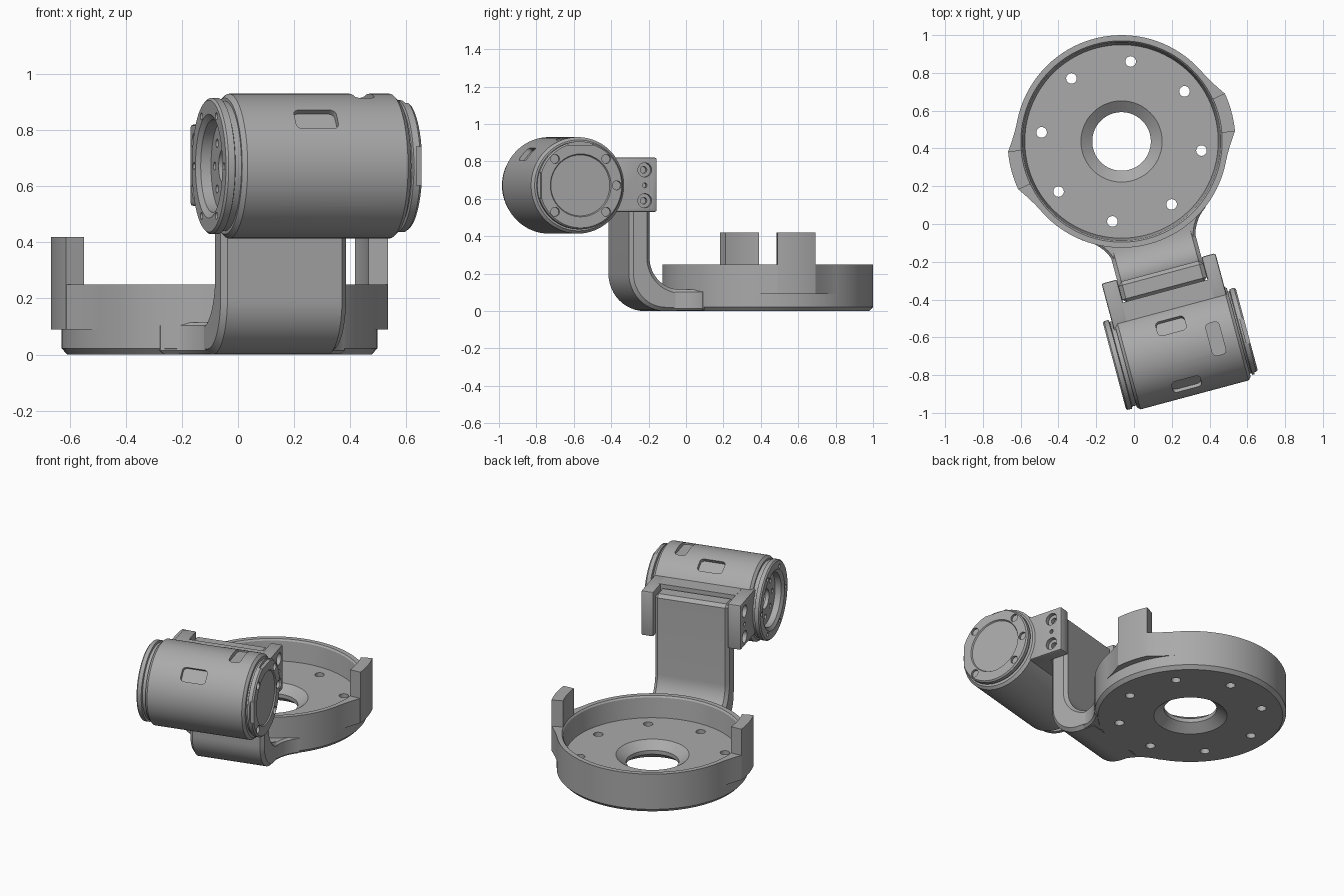
import bpy, bmesh
from math import sin, cos, pi, radians
from mathutils import Matrix, Vector

cube = bpy.data.objects.get("Cube")
if cube:
    bpy.data.objects.remove(cube)

grey = bpy.data.materials.new("machined grey")
grey.use_nodes = True
GREY = (0.4, 0.4, 0.4, 1)
grey.diffuse_color = GREY
grey.node_tree.nodes["Principled BSDF"].inputs["Base Color"].default_value = GREY

parts = []
AXIS_Y, AXIS_Z = -1.138, 0.672          # motor axis, parallel to x
MOTOR = Matrix.Translation((0, AXIS_Y, AXIS_Z)) @ Matrix.Rotation(pi / 2, 4, 'Y')


def add(name, bm, matrix=None, keep=True):
    if matrix:
        bm.transform(matrix)
    bmesh.ops.recalc_face_normals(bm, faces=bm.faces)
    mesh = bpy.data.meshes.new(name)
    bm.to_mesh(mesh)
    bm.free()
    mesh.materials.append(grey)
    ob = bpy.data.objects.new(name, mesh)
    bpy.context.collection.objects.link(ob)
    if keep:
        parts.append(ob)
    else:
        ob.hide_render = True
    return ob


def revolve(name, profile, matrix=None, steps=96):
    """Turn a closed (radius, height) profile about z."""
    bm = bmesh.new()
    vs = [bm.verts.new((r, 0, h)) for r, h in profile]
    es = [bm.edges.new((vs[i - 1], vs[i])) for i in range(len(vs))]
    bmesh.ops.spin(bm, geom=vs + es, cent=(0, 0, 0), axis=(0, 0, 1),
                   angle=2 * pi, steps=steps)
    bmesh.ops.remove_doubles(bm, verts=bm.verts, dist=1e-5)
    bmesh.ops.dissolve_degenerate(bm, edges=bm.edges, dist=1e-5)
    return add(name, bm, matrix)


def prism(name, pts, lo, hi, axis='Z'):
    """Extrude an outline along z, or a (y, z) outline along x."""
    bm = bmesh.new()
    place = (lambda a, b: (a, b, lo)) if axis == 'Z' else (lambda a, b: (lo, a, b))
    face = bm.faces.new([bm.verts.new(place(*p)) for p in pts])
    out = bmesh.ops.extrude_face_region(bm, geom=[face])["geom"]
    step = Vector((0, 0, hi - lo)) if axis == 'Z' else Vector((hi - lo, 0, 0))
    bmesh.ops.translate(bm, vec=step, verts=[v for v in out if isinstance(v, bmesh.types.BMVert)])
    return add(name, bm)


def box(name, lo, hi, matrix=None, keep=True, corner=0):
    bm = bmesh.new()
    lo, hi = Vector(lo), Vector(hi)
    bmesh.ops.create_cube(bm, size=1, matrix=Matrix.Translation((lo + hi) / 2)
                          @ Matrix.Diagonal((*(hi - lo), 1)))
    if corner:
        upright = [e for e in bm.edges if abs(e.verts[0].co.z - e.verts[1].co.z) > 1e-4]
        bmesh.ops.bevel(bm, geom=upright, offset=corner, segments=5, profile=0.5, affect='EDGES')
    return add(name, bm, matrix, keep)


def drill(r, length, matrix):
    bm = bmesh.new()
    bmesh.ops.create_cone(bm, cap_ends=True, segments=24, radius1=r, radius2=r, depth=length)
    return add("drill_cutter", bm, matrix, keep=False)


def bake(ob):
    bpy.context.view_layer.update()
    ev = ob.evaluated_get(bpy.context.evaluated_depsgraph_get())
    mesh = bpy.data.meshes.new_from_object(ev)
    ob.modifiers.clear()
    ob.data = mesh


def cut(ob, cutters):
    for c in cutters:
        m = ob.modifiers.new("cut", 'BOOLEAN')
        m.operation, m.solver, m.object = 'DIFFERENCE', 'EXACT', c
    bake(ob)
    for c in cutters:
        bpy.data.objects.remove(c)


def soften(ob, width, segments=1):
    m = ob.modifiers.new("bevel", 'BEVEL')
    m.width, m.segments, m.limit_method, m.angle_limit = width, segments, 'ANGLE', radians(50)
    bake(ob)


def polar(r, deg):
    return r * cos(radians(deg)), r * sin(radians(deg))


def arc(cx, cy, r, a0, a1, n=12):
    return [(cx + r * cos(radians(a0 + (a1 - a0) * i / n)),
             cy + r * sin(radians(a0 + (a1 - a0) * i / n))) for i in range(n + 1)]


# Shallow round base tray with a countersunk centre hole
tray = revolve("base_tray", [(.155, .045), (.215, 0), (.543, 0), (.563, .022), (.563, .25),
                             (.533, .25), (.525, .24), (.512, .115), (.215, .115), (.155, .07)])
cut(tray, [drill(.028, .5, Matrix.Translation((*polar(.426, 23.5 + 45 * i), 0))) for i in range(8)])

# Upright tabs on both sides, each on a flared pad
for side, mid in (("left", 0), ("right", 180)):
    flare = [polar(.563 + .039 * (1 - t / 8) ** 2, mid + 10 + 16 * t / 8) for t in range(9)]
    mirror = [polar(.563 + .039 * (1 - t / 8) ** 2, mid - 10 - 16 * t / 8) for t in range(8, -1, -1)]
    inner = [polar(.55, mid + 26 - 52 * i / 10) for i in range(11)]
    prism(side + "_tab_pad", inner + mirror + flare, .09, .25)
    prism(side + "_tab", arc(0, 0, .533, mid - 10, mid + 10) + arc(0, 0, .603, mid + 10, mid - 10),
          .09, .42)

# Bent arm rising from the tray
outline = ([(-.51, 0)] + arc(-.63, .2, .2, 270, 180) + [(-.83, .8), (-.716, .8)]
           + arc(-.546, .285, .17, 180, 270) + [(-.51, .115)])
arm = prism("bent_arm", outline, -.213, .25, 'X')
soften(arm, .02)

# Curved gussets where the arm meets the tray
for name, edge, s in (("left_gusset", .25, 1), ("right_gusset", .213, -1)):
    curve = []
    for i in range(13):
        t = i / 12
        curve.append((s * ((1 - t) ** 2 * (edge - .012) + 2 * t * (1 - t) * (edge - .005) + t * t * .35),
                      -.65 * (1 - t) ** 2 - 2 * t * (1 - t) * .51 - t * t * .445))
    g = prism(name, curve + [(s * .31, -.42), (s * .15, -.5), (s * .15, -.65)], .002, .115)
    soften(g, .012)

# Mounting saddle: ears either side of the arm and a web behind it
for name, lo, hi, face in (("left_ear", .25, .327, .327), ("right_ear", -.297, -.213, -.297)):
    ear = box(name, (lo, -.96, .53), (hi, -.70, .82))
    soften(ear, .01, 2)
    turn = Matrix.Rotation(pi / 2, 4, 'Y')
    cut(ear, [drill(r, d, Matrix.Translation((face, -.768, z)) @ turn)
              for r, d, z in ((.038, .05, .755), (.038, .05, .59), (.013, .06, .672),
                              (.018, .1, .755), (.018, .1, .59))])
web = box("saddle_web", (-.22, -.96, .53), (.26, -.825, .82))

# Motor housing with rounded windows
body = revolve("motor_housing", [(0, -.2), (.18, -.2), (.18, -.286), (.243, -.286), (.258, -.27),
                                 (.258, .322), (.243, .338), (0, .338)], MOTOR)
hub = Matrix.Translation((0, AXIS_Y, AXIS_Z))
windows = []
for deg in (49, -30, 131, 210):
    windows.append(box("window_cutter", (-.078, -.044, .232), (.078, .044, .35),
                       hub @ Matrix.Rotation(radians(deg), 4, 'X'), False, .022))
windows.append(box("slot_cutter", (.175, -.088, .232), (.248, .088, .35), hub, False, .022))
cut(body, windows)

# Output flange with a recessed, drilled face
flange = revolve("output_flange", [(.06, -.27), (.232, -.27), (.232, -.308), (.243, -.312),
                                   (.243, -.336), (.235, -.344), (.185, -.344), (.165, -.33),
                                   (.165, -.292), (.06, -.292)], MOTOR)
holes = [(.013, .205, 30 + 60 * i, -.344) for i in range(6)]
holes += [(.015, .115, 45 * i, -.292) for i in range(8)]
cut(flange, [drill(r, .03, MOTOR @ Matrix.Translation((*polar(ring, a), x)))
             for r, ring, a, x in holes])

# Rear cover with a raised rim, screws and edge notches
cover = revolve("rear_cover", [(0, .33), (.225, .33), (.225, .346), (.235, .35), (.235, .374),
                               (.227, .383), (.168, .383), (.163, .375), (0, .375)], MOTOR)
notches = [box("notch_cutter", (.362, -.07, .217), (.4, .07, .26),
               hub @ Matrix.Rotation(radians(a), 4, 'X'), False) for a in (0, 90, 180)]
screws = [drill(.024, .03, MOTOR @ Matrix.Translation((*polar(.2, 90 + a), .383)))
          for a in (0, 45, 135, -45, -135)]
cut(cover, notches + screws)

# Swing the assembly into place and shade it
place = Matrix.Translation((-.066, .437, 0)) @ Matrix.Rotation(radians(15), 4, 'Z')
bpy.ops.object.select_all(action='DESELECT')
for ob in parts:
    ob.data.transform(place)
    ob.select_set(True)
bpy.context.view_layer.objects.active = parts[0]
bpy.ops.object.shade_smooth_by_angle(angle=radians(28))
